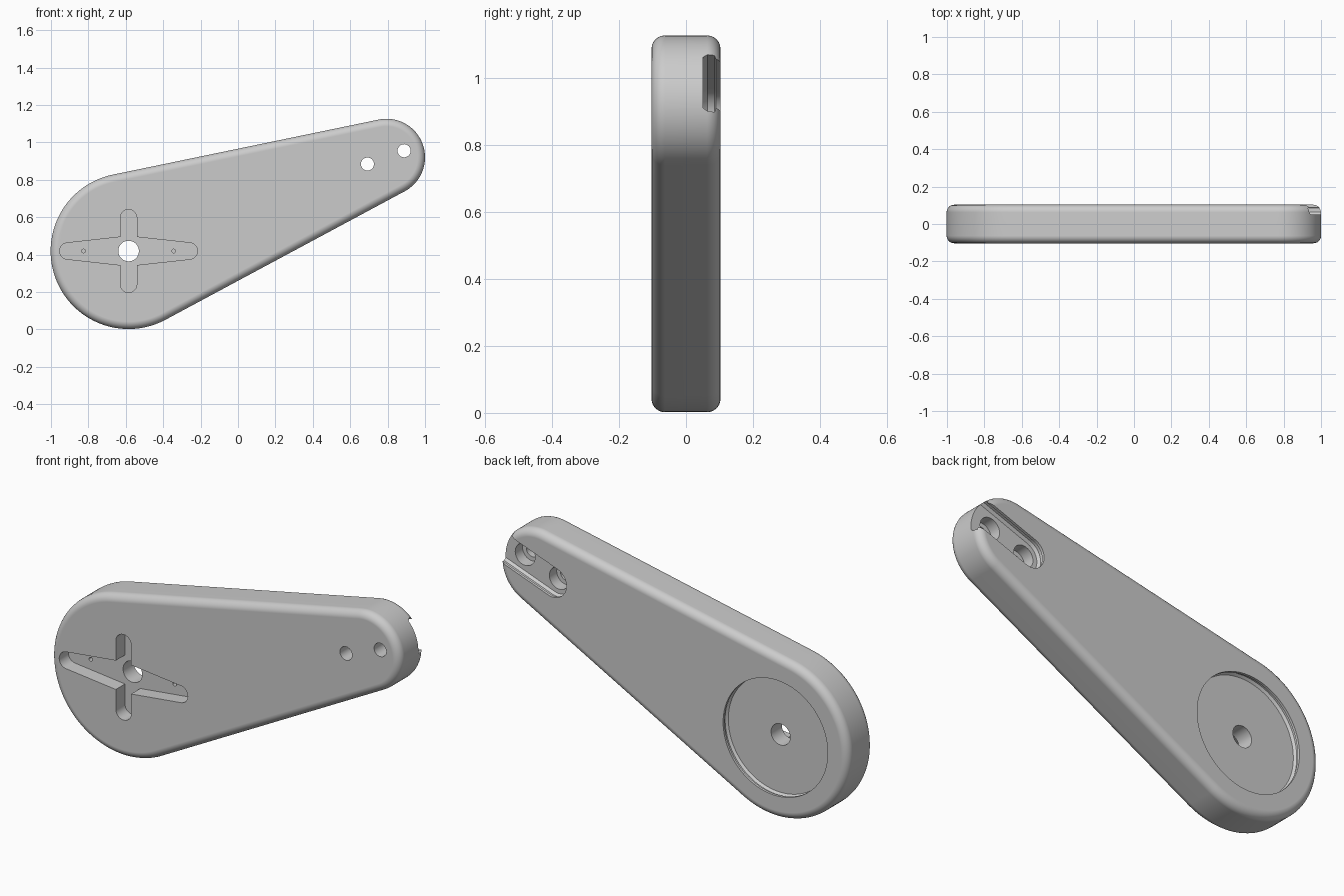
import bpy, bmesh
from math import sin, cos, pi, radians, acos, atan2, hypot

if "Cube" in bpy.data.objects:
    bpy.data.objects.remove(bpy.data.objects["Cube"], do_unlink=True)

HUB, TIP = (-0.585, 0.419), (0.794, 0.92)      # arm end centres in x, z
HUB_R, TIP_R, HALF, ROUND = 0.417, 0.206, 0.103, 0.04
DX, DZ = TIP[0] - HUB[0], TIP[1] - HUB[1]
AXIS = atan2(DZ, DX)

grey = bpy.data.materials.new("grey plastic")
grey.use_nodes = True
colour = (0.6, 0.6, 0.6, 1)
grey.diffuse_color = colour
grey.node_tree.nodes["Principled BSDF"].inputs["Base Color"].default_value = colour


def arc(centre, r, start, end, n):
    """Points on an arc in the x-z plane."""
    return [(centre[0] + r * cos(start + (end - start) * i / n),
             centre[1] + r * sin(start + (end - start) * i / n)) for i in range(n + 1)]


def circle(centre, r, n=48):
    return arc(centre, r, 0, 2 * pi, n)[:-1]


def loft(name, rings):
    """Solid through a list of (outline, y) rings."""
    bm = bmesh.new()
    loops = [[bm.verts.new((x, y, z)) for x, z in pts] for pts, y in rings]
    for a, b in zip(loops, loops[1:]):
        for i in range(len(a)):
            j = (i + 1) % len(a)
            bm.faces.new((a[i], a[j], b[j], b[i]))
    bm.faces.new(loops[0])
    bm.faces.new(loops[-1])
    bmesh.ops.recalc_face_normals(bm, faces=bm.faces)
    mesh = bpy.data.meshes.new(name)
    bm.to_mesh(mesh)
    bm.free()
    mesh.materials.append(grey)
    obj = bpy.data.objects.new(name, mesh)
    bpy.context.collection.objects.link(obj)
    return obj


def arm_outline(inset):
    """Two circles joined by their outer tangents."""
    beta = acos((HUB_R - TIP_R) / hypot(DX, DZ))
    return (arc(TIP, TIP_R - inset, AXIS - beta, AXIS + beta, 40)
            + arc(HUB, HUB_R - inset, AXIS + beta, AXIS + 2 * pi - beta, 64))


def slot_outline(w, start):
    """Rounded inner end, running out past the tip."""
    far = (start[0] + 0.6 * cos(AXIS), start[1] + 0.6 * sin(AXIS))
    side = (-w * sin(AXIS), w * cos(AXIS))
    return (arc(start, w, AXIS + pi / 2, AXIS + 3 * pi / 2, 24)
            + [(far[0] - side[0], far[1] - side[1]), (far[0] + side[0], far[1] + side[1])])


def cross_outline():
    """Four-armed horn shape: tapered sideways arms, straight upright arms."""
    x, z = HUB
    w, long, tall, root = 0.044, 0.369, 0.222, 0.075
    return (arc((x + long - w, z), w, -pi / 2, pi / 2, 14) + [(x + w, z + root)]
            + arc((x, z + tall - w), w, 0, pi, 14) + [(x - w, z + root)]
            + arc((x - long + w, z), w, pi / 2, 3 * pi / 2, 14) + [(x - w, z - root)]
            + arc((x, z - tall + w), w, pi, 2 * pi, 14) + [(x + w, z - root)])


# Arm body with rounded rims front and back
steps = [i * pi / 12 for i in range(7)]
front = [(ROUND * (1 - sin(a)), -HALF + ROUND * (1 - cos(a))) for a in steps]
profile = front + [(inset, -y) for inset, y in reversed(front)]
arm = loft("servo_arm", [(arm_outline(inset), y) for inset, y in profile])

cutters = []


def cut(name, rings):
    cutters.append(loft(name, rings))


# Front horn pocket and its two pilot holes
cut("horn_pocket", [(cross_outline(), -0.2), (cross_outline(), -0.028)])
for side in (-1, 1):
    pilot = circle((HUB[0] + side * 0.241, HUB[1]), 0.01, 16)
    cut("pilot_hole", [(pilot, -0.1), (pilot, 0.02)])

# Round back recess with a snap groove in its wall
cut("round_recess", [(circle(HUB, r, 96), y) for r, y in
                     ((0.3, 0.2), (0.3, 0.09), (0.31, 0.084), (0.31, 0.072), (0.3, 0.06))])

# Hub hole
hole = circle(HUB, 0.055)
cut("hub_hole", [(hole, -0.3), (hole, 0.3)])

# Back slot with undercut lips, open at the tip
screws = [(0.692, 0.884), (0.888, 0.955)]
cut("tip_slot", [(slot_outline(w, screws[0]), y) for w, y in
                 ((0.078, 0.2), (0.078, 0.089), (0.09, 0.085), (0.09, 0.064), (0.08, 0.05))])

# Screw holes with counterbores
for spot in screws:
    through, bore = circle(spot, 0.035, 32), circle(spot, 0.057, 40)
    cut("screw_hole", [(through, -0.3), (through, 0.3)])
    cut("counterbore", [(bore, -0.01), (bore, 0.07)])

# Carve the arm
bpy.ops.object.select_all(action="DESELECT")
arm.select_set(True)
bpy.context.view_layer.objects.active = arm
for cutter in cutters:
    mod = arm.modifiers.new(cutter.name, "BOOLEAN")
    mod.operation = "DIFFERENCE"
    mod.solver = "EXACT"
    mod.object = cutter
    bpy.ops.object.modifier_apply(modifier=mod.name)
    bpy.data.objects.remove(cutter, do_unlink=True)

# Smooth shading that keeps pocket edges crisp and faces flat
bpy.ops.object.shade_smooth_by_angle(angle=radians(30))
flat = arm.modifiers.new("flat_faces", "WEIGHTED_NORMAL")
flat.keep_sharp = True
